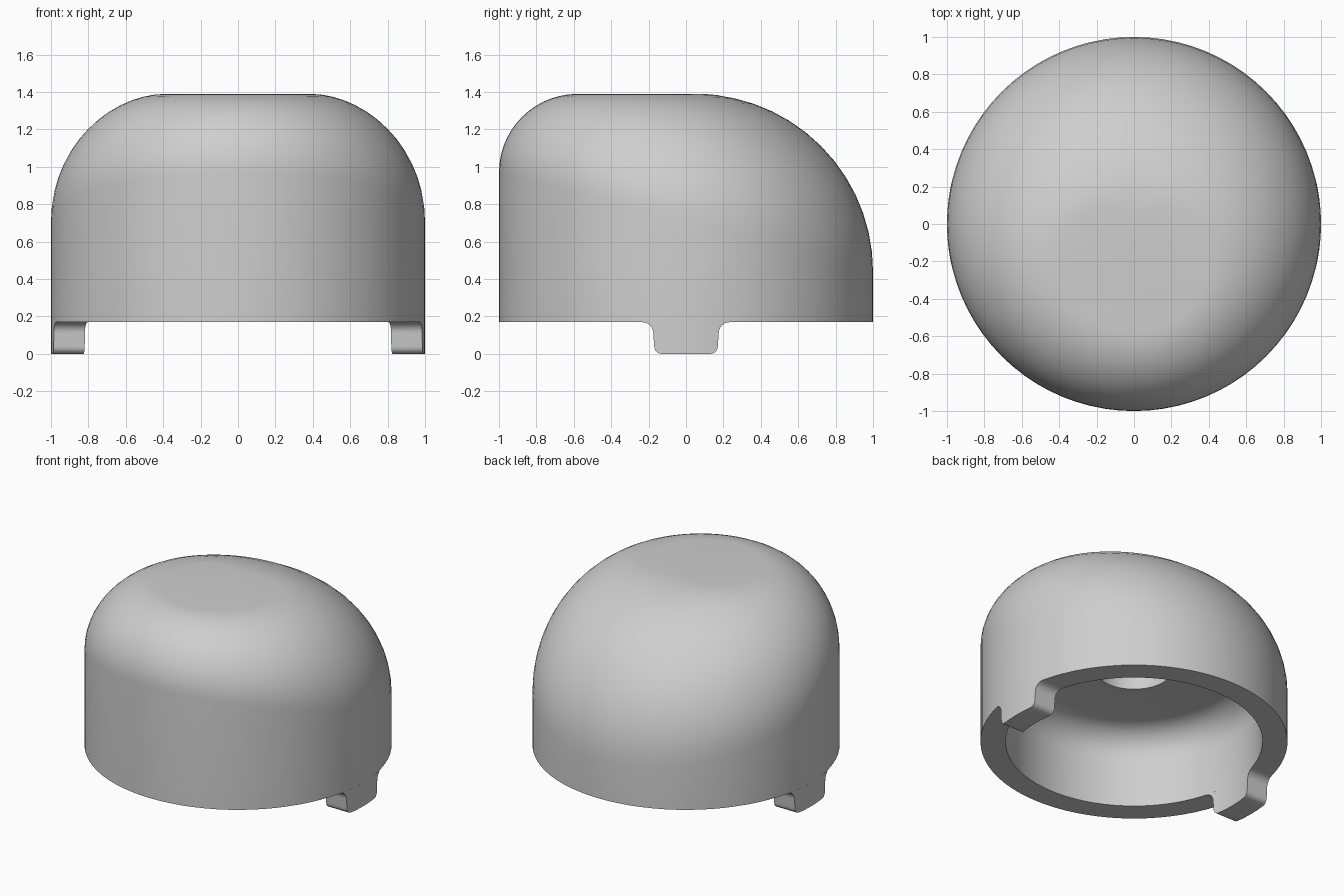
import bpy, bmesh
from math import sin, cos, pi, sqrt

cube = bpy.data.objects.get("Cube")
if cube:
    bpy.data.objects.remove(cube, do_unlink=True)

SEGMENTS = 80
RIM_Z, TOP_Z = 0.17, 1.39
OUTER, INNER = 1.0, 0.837
CEILING_Z, CAVITY_FILLET = 0.71, 0.2
HOLE_RADIUS, HOLE_TOP = 0.25, 1.08

grey = bpy.data.materials.new("light_grey")
grey.use_nodes = True
color = (0.62, 0.62, 0.62, 1)
grey.diffuse_color = color
grey.node_tree.nodes["Principled BSDF"].inputs["Base Color"].default_value = color


def finish(name, bm):
    """Turn a bmesh into a smooth object with crisp edges."""
    bmesh.ops.remove_doubles(bm, verts=bm.verts, dist=0.0005)
    bmesh.ops.recalc_face_normals(bm, faces=bm.faces)
    mesh = bpy.data.meshes.new(name)
    bm.to_mesh(mesh)
    bm.free()
    mesh.materials.append(grey)
    obj = bpy.data.objects.new(name, mesh)
    bpy.context.collection.objects.link(obj)
    bpy.ops.object.select_all(action="DESELECT")
    obj.select_set(True)
    bpy.context.view_layer.objects.active = obj
    bpy.ops.object.shade_smooth_by_angle(angle=pi / 6)
    return obj


def arc(cx, cz, r, start, end, steps):
    angles = [start + (end - start) * i / steps for i in range(steps + 1)]
    return [(cx + r * cos(a), cz + r * sin(a)) for a in angles]


def section(angle):
    """Radius and height pairs from the hole, round the rim, to the crown."""
    crown_fillet = 0.685 + 0.265 * sin(angle)
    return ([(HOLE_RADIUS, HOLE_TOP), (HOLE_RADIUS, CEILING_Z)]
            + arc(INNER - CAVITY_FILLET, CEILING_Z - CAVITY_FILLET,
                  CAVITY_FILLET, pi / 2, 0, 6)
            + [(INNER, RIM_Z), (OUTER, RIM_Z)]
            + arc(OUTER - crown_fillet, TOP_Z - crown_fillet,
                  crown_fillet, 0, pi / 2, 14))


# Domed cap: one swept section whose crown fillet widens toward the back
bm = bmesh.new()
columns = []
for i in range(SEGMENTS):
    a = 2 * pi * i / SEGMENTS
    columns.append([bm.verts.new((r * cos(a), r * sin(a), z)) for r, z in section(a)])
for i, col in enumerate(columns):
    nxt = columns[(i + 1) % SEGMENTS]
    for k in range(len(col) - 1):
        bm.faces.new((col[k], nxt[k], nxt[k + 1], col[k + 1]))
# Hole end and flat crown, fanned from the axis
for k, z in ((0, HOLE_TOP), (-1, TOP_Z)):
    centre = bm.verts.new((0, 0, z))
    for i, col in enumerate(columns):
        bm.faces.new((centre, col[k], columns[(i + 1) % SEGMENTS][k]))
finish("domed_cap", bm)


# Locating tabs: filleted outline following the curve of the wall
half = (arc(0.235, 0.11, 0.06, pi / 2, pi, 6)
        + arc(0.13, 0.04, 0.04, 0, -pi / 2, 5) + [(0.065, 0)])
outline = [(-y, z) for y, z in half] + [(0, 0)] + half[::-1]


def build_tab(name, side):
    bm = bmesh.new()
    rows = []
    for y, z in outline:
        xo, xi = (side * sqrt(r * r - y * y) for r in (OUTER, INNER))
        rows.append([bm.verts.new(p) for p in
                     ((xo, y, RIM_Z), (xo, y, z), (xi, y, z), (xi, y, RIM_Z))])
    for a, b in zip(rows, rows[1:]):
        for k in range(3):
            bm.faces.new((a[k], b[k], b[k + 1], a[k + 1]))
    finish(name, bm)


build_tab("left_tab", 1)
build_tab("right_tab", -1)
